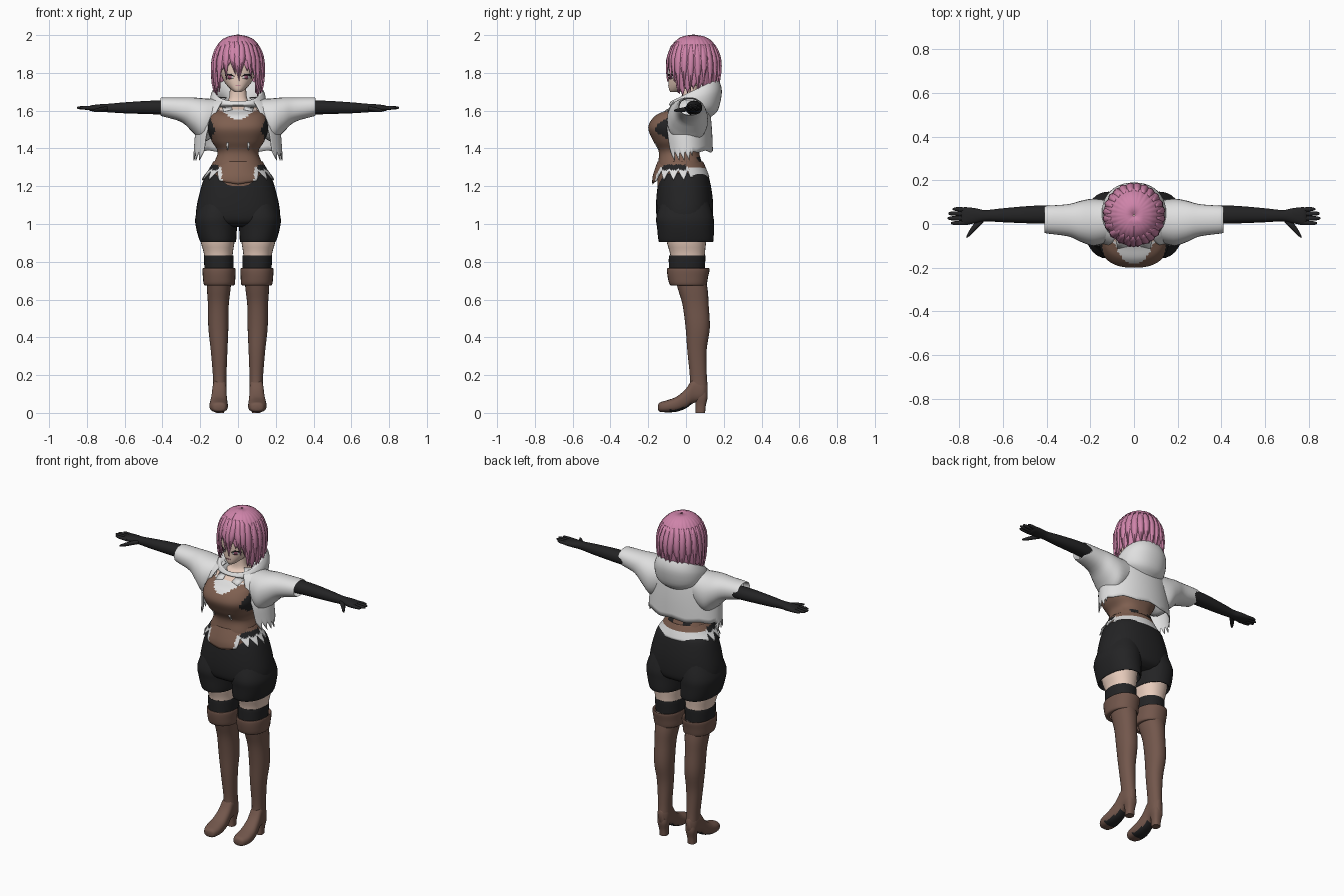
import bpy, bmesh, math, random
from mathutils import Vector
from mathutils.bvhtree import BVHTree

random.seed(4)
if "Cube" in bpy.data.objects:
    bpy.data.objects.remove(bpy.data.objects["Cube"])


def material(name, r, g, b):
    m = bpy.data.materials.new(name)
    m.use_nodes = True
    m.diffuse_color = (r, g, b, 1)
    bsdf = m.node_tree.nodes["Principled BSDF"]
    bsdf.inputs["Base Color"].default_value = (r, g, b, 1)
    bsdf.inputs["Roughness"].default_value = 0.8
    return m


PINK = material("pink hair", 0.62, 0.23, 0.40)
SKIN = material("skin", 0.80, 0.60, 0.50)
WHITE = material("white cloth", 0.74, 0.74, 0.74)
BROWN = material("corset leather", 0.21, 0.115, 0.08)
BOOT = material("boot leather", 0.17, 0.095, 0.072)
BLACK = material("black cloth", 0.017, 0.017, 0.018)
ROSE = material("iris rose", 0.35, 0.10, 0.18)


def finish(name, bm, mats, rule=None, mirror=False, thick=0):
    """Turn a bmesh into a shaded object, colouring faces by a rule."""
    bmesh.ops.remove_doubles(bm, verts=bm.verts, dist=0.0002)
    bmesh.ops.recalc_face_normals(bm, faces=bm.faces)
    if rule:
        for f in bm.faces:
            f.material_index = rule(f.calc_center_median(), f.normal)
    me = bpy.data.meshes.new(name)
    bm.to_mesh(me)
    bm.free()
    for m in mats:
        me.materials.append(m)
    ob = bpy.data.objects.new(name, me)
    bpy.context.collection.objects.link(ob)
    if thick:
        mod = ob.modifiers.new("thickness", "SOLIDIFY")
        mod.thickness, mod.offset = thick, 0
    if mirror:
        ob.modifiers.new("mirror", "MIRROR").use_clip = False
    bpy.ops.object.select_all(action="DESELECT")
    ob.select_set(True)
    bpy.context.view_layer.objects.active = ob
    bpy.ops.object.shade_smooth_by_angle(angle=math.radians(50))
    return ob


def refine(rings, k):
    """Smooth interpolation between rings."""
    out = []
    n = len(rings)
    for i in range(n - 1):
        a, b, c, d = (rings[max(0, min(n - 1, j))] for j in range(i - 1, i + 3))
        for s in range(k):
            t = s / k
            out.append([q + 0.5 * t * (r - p + t * (2*p - 5*q + 4*r - s2 + t * (3*(q - r) + s2 - p)))
                        for p, q, r, s2 in zip(a, b, c, d)])
    return out + [list(rings[-1])]


def loft(name, rings, mats, axis="z", sides=28, k=4, e=2.2, cap=True, **kw):
    """Rings are (position, centre, radius, centre, radius[, tilt]) along an axis."""
    bm = bmesh.new()
    loops = []
    for p, c1, r1, c2, r2, *tilt in refine(rings, k):
        loop = []
        for i in range(sides):
            t = math.tau * i / sides
            co, si = math.cos(t), math.sin(t)
            a = math.copysign(abs(co) ** (2 / e), co)
            b = math.copysign(abs(si) ** (2 / e), si)
            u, v, w = c1 + r1 * a, c2 + r2 * b, p + (tilt[0] * b if tilt else 0)
            loop.append(bm.verts.new({"x": (w, u, v), "y": (u, w, v), "z": (u, v, w)}[axis]))
        loops.append(loop)
    for la, lb in zip(loops, loops[1:]):
        for i in range(sides):
            j = (i + 1) % sides
            bm.faces.new((la[i], la[j], lb[j], lb[i]))
    if cap:
        bm.faces.new(loops[0])
        bm.faces.new(loops[-1])
    return finish(name, bm, mats, **kw)


def sample(rings, z):
    for a, b in zip(rings, rings[1:]):
        if z >= b[0]:
            f = max(0, min(1, (a[0] - z) / (a[0] - b[0])))
            return [p + (q - p) * f for p, q in zip(a, b)]
    return rings[-1]


def tri(u, count):
    return abs(2 * ((u * count) % 1) - 1)


def shell(name, rings, bottom, mats, cols, rows, groove=lambda u: 1, **kw):
    """Hanging cloth or hair: rings are (z, rx, cy, ry, front opening half-width)."""
    rings = refine(rings, 4)
    bm = bmesh.new()
    top = rings[0][0]
    grid = []
    for i in range(cols + 1):
        u = i / cols
        line = []
        for j in range(rows + 1):
            z = top + (bottom(u) - top) * (j / rows) ** 1.3
            _, rx, cy, ry, gap = sample(rings, z)
            a = math.asin(min(0.98, gap / rx))
            t = a + (math.tau - 2 * a) * u
            g = groove(u)
            line.append(bm.verts.new((rx * g * math.sin(t), cy - ry * g * math.cos(t), z)))
        grid.append(line)
    for la, lb in zip(grid, grid[1:]):
        for j in range(rows):
            bm.faces.new((la[j], la[j + 1], lb[j + 1], lb[j]))
    return finish(name, bm, mats, thick=0.005, **kw)


# Torso, corset and neck in one body
def torso_rule(c, n):
    x = abs(c.x)
    if c.y < -0.01 and 1.41 < c.z < 1.575 and x > 0.122 + 0.4 * abs(c.z - 1.5):
        return 2
    if c.y > 0 and 0.03 < x < 0.08 and 1.32 < c.z < 1.36:
        return 2
    if c.z > 1.605:
        return 3
    return 1 if c.y < 0 and c.z > 1.555 + 0.7 * max(0, x - 0.025) else 0


torso = loft("torso", [
    (1.20, 0, .14, -.025, .125), (1.30, 0, .135, -.03, .12), (1.38, 0, .108, -.037, .107),
    (1.44, 0, .14, -.047, .127), (1.51, 0, .162, -.055, .145), (1.57, 0, .15, -.035, .132),
    (1.60, 0, .13, -.005, .105), (1.63, 0, .09, .017, .072), (1.66, 0, .05, .02, .045),
    (1.75, 0, .042, .02, .042)], [BROWN, WHITE, BLACK, SKIN], sides=64, k=6, e=2.5, rule=torso_rule)

# Ragged shirt hem with the corset point in front
def hem_bottom(u):
    a = min(u, 1 - u)
    if a < 0.08:
        return 1.21 + a * 0.2
    return 1.232 + 0.05 * tri(u, 17) if a < 0.3 else 1.248


def hem_rule(c, n):
    if c.y < 0 and 0.1 < abs(c.x) < 0.16 and 1.285 < c.z < 1.312:
        return 2
    return 1 if c.z > 1.298 or (c.y < 0 and abs(c.x) < 0.085) else 0


shell("shirt_hem", [(1.33, .128, -.03, .118, 0), (1.28, .158, -.028, .138, 0),
                    (1.24, .188, -.026, .15, 0), (1.19, .2, -.02, .155, 0)],
      hem_bottom, [WHITE, BROWN, BLACK], 102, 10, rule=hem_rule)

# Cropped jacket, sleeves and lowered hood
def jacket_bottom(u):
    a = min(u, 1 - u)
    return 1.335 + 0.05 * tri(u, 22) if a < 0.2 else 1.378 + 0.012 * tri(u, 6)


shell("jacket", [(1.67, .10, .03, .07, .06), (1.645, .165, .018, .097, .085),
                 (1.60, .20, .007, .118, .11), (1.50, .222, -.003, .138, .16),
                 (1.38, .232, .004, .136, .18), (1.32, .235, .005, .136, .20)],
      jacket_bottom, [WHITE], 88, 14)
loft("sleeves", [(.10, .015, .09, 1.575, .085), (.18, .008, .108, 1.55, .115),
                 (.24, .012, .095, 1.578, .092), (.30, .017, .074, 1.605, .065),
                 (.40, .02, .063, 1.62, .05), (.403, .02, .057, 1.62, .044), (.37, .02, .054, 1.62, .042)],
     [WHITE], "x", cap=False, mirror=True)
loft("hood", [(1.63, 0, .065, .03, .065, .01), (1.67, 0, .085, .035, .085, .04),
              (1.706, 0, .122, .04, .115, .056), (1.70, 0, .135, .045, .13, .058),
              (1.665, 0, .147, .05, .14, .034), (1.615, 0, .14, .045, .125, -.01),
              (1.59, 0, .10, .04, .09, -.025)], [WHITE], sides=40, cap=False)

# Gloved arms and hands
loft("arms", [(.30, .042, .042, 1.612, .038), (.45, .043, .041, 1.617, .036), (.60, .04, .032, 1.615, .029),
              (.68, .038, .026, 1.614, .023), (.73, .038, .035, 1.614, .02), (.775, .036, .041, 1.613, .016),
              (.79, .036, .036, 1.613, .01)], [BLACK], "x", mirror=True)
for finger, y, tip in (("index", .004, .838), ("middle", .026, .853), ("ring", .048, .85), ("little", .068, .83)):
    loft(finger + "_fingers", [(.76, y * .9 + .003, .011, 1.613, .011), (tip - .02, y, .0095, 1.615, .009),
                               (tip, y, .004, 1.616, .004)], [BLACK], "x", 10, 3, mirror=True)
loft("thumbs", [(.69, .025, .018, 1.612, .012), (.725, -.008, .019, 1.606, .012),
                (.75, -.038, .015, 1.602, .01), (.766, -.058, .006, 1.60, .005)],
     [BLACK], "x", 12, 3, mirror=True)

# Shorts
loft("shorts_hips", [(1.27, 0, .15, -.01, .115), (1.245, 0, .178, -.01, .132), (1.15, 0, .207, -.008, .148),
                     (1.06, 0, .222, -.007, .151), (1.01, 0, .205, -.005, .14), (.985, 0, .12, 0, .10)],
     [BLACK], sides=40, e=2.3)
loft("shorts_legs", [(1.14, .1, .09, -.005, .12), (1.04, .115, .11, -.006, .151), (.98, .114, .108, -.003, .15),
                     (.91, .106, .096, 0, .145), (.912, .106, .088, 0, .132), (.95, .106, .086, 0, .12)],
     [BLACK], mirror=True)

# Thighs with garter bands
loft("thighs", [(1.0, .11, .092, .002, .112), (.91, .108, .09, .002, .105), (.84, .104, .076, .008, .092),
                (.74, .1, .07, .01, .085)], [SKIN], mirror=True)
loft("garter_bands", [(.83, .102, .074, .006, .092), (.829, .102, .079, .006, .097),
                      (.755, .1, .077, .004, .095)], [BLACK], mirror=True)

# Boots with folded cuffs, heels and dark arches
loft("boot_cuffs", [(.745, .1, .07, .01, .085), (.765, .1, .082, .012, .107), (.758, .1, .088, .012, .113),
                    (.72, .1, .086, .01, .107), (.678, .099, .081, .012, .097), (.675, .099, .062, .02, .08)],
     [BOOT], cap=False, mirror=True)
loft("boot_shafts", [(.72, .1, .066, .02, .082), (.65, .102, .062, .037, .078), (.57, .104, .055, .051, .069),
                     (.45, .104, .053, .062, .064), (.33, .1, .044, .058, .051), (.2, .097, .036, .065, .045),
                     (.13, .096, .035, .068, .047), (.09, .096, .028, .07, .04)], [BOOT], mirror=True)
loft("boot_feet", [(-.147, .1, .018, .03, .014), (-.137, .1, .036, .031, .025), (-.10, .102, .048, .035, .032),
                   (-.05, .102, .047, .046, .04), (0, .1, .041, .076, .052), (.04, .098, .037, .118, .066),
                   (.09, .096, .034, .122, .06), (.115, .096, .014, .122, .035)], [BOOT, BLACK], "y", e=2.5,
     rule=lambda c, n: int(n.z < -0.6 and -0.09 < c.y < 0.03), mirror=True)
loft("boot_heels", [(0, .096, .023, .076, .025), (.04, .096, .025, .078, .027), (.08, .096, .032, .08, .034),
                    (.11, .096, .033, .075, .038)], [BOOT], e=2.6, mirror=True)

# Head
head = loft("head", [(1.698, 0, .015, -.06, .022), (1.712, 0, .036, -.04, .05), (1.74, 0, .064, -.01, .083),
                     (1.78, 0, .086, .01, .103), (1.83, 0, .097, .02, .113), (1.90, 0, .098, .03, .113),
                     (1.95, 0, .07, .035, .08), (1.965, 0, .03, .035, .035)], [SKIN], sides=40)


def plate(name, target, pts, mat, lift=0.002, mirror=True):
    """Thin painted detail laid on the front of a part."""
    tree = BVHTree.FromPolygons([v.co for v in target.data.vertices],
                                [p.vertices[:] for p in target.data.polygons])
    bm = bmesh.new()
    hits = [tree.ray_cast(Vector((x, -1, z)), Vector((0, 1, 0)))[0] for x, z in pts]
    bm.faces.new([bm.verts.new(h + Vector((0, -lift, 0))) for h in hits])
    finish(name, bm, [mat], mirror=mirror, thick=0.002)


plate("eye_whites", head, [(.022, 1.772), (.045, 1.766), (.066, 1.775), (.062, 1.788), (.03, 1.788)], WHITE)
plate("irises", head, [(.036, 1.769), (.052, 1.769), (.054, 1.788), (.034, 1.788)], ROSE, 0.004)
plate("upper_lashes", head, [(.018, 1.781), (.04, 1.787), (.07, 1.783), (.066, 1.793), (.04, 1.795)], BLACK, 0.006)
plate("mouth", head, [(-.014, 1.733), (.014, 1.733), (.012, 1.736), (-.012, 1.736)], ROSE, 0.002, False)
plate("corset_slits", torso, [(.052, 1.392), (.058, 1.392), (.062, 1.43), (.05, 1.43)], WHITE, 0.003)
plate("shirt_collar", torso, [(.03, 1.605), (.075, 1.595), (.085, 1.618), (.035, 1.625)], WHITE, 0.004)

# Bobbed hair cap with a ragged edge
HAIR = [(2.0, .004, .04, .004, 0), (1.995, .035, .04, .04, 0), (1.98, .075, .04, .08, 0),
        (1.94, .112, .041, .116, 0), (1.88, .133, .042, .138, 0), (1.82, .137, .042, .141, 0),
        (1.75, .133, .04, .132, 0), (1.68, .118, .036, .115, 0), (1.63, .10, .034, .10, 0)]
drops = [random.uniform(-0.02, 0.02) for _ in range(27)]


def hair_bottom(u):
    a = min(u, 1 - u)
    base = 1.825 if a < 0.09 else 1.825 - 0.13 * min(1, (a - 0.09) / 0.05)
    return base + 0.04 * tri(u, 26) + drops[int(u * 26)]


shell("hair_cap", HAIR, hair_bottom, [PINK], 156, 16, groove=lambda u: 1 - 0.025 * tri(u, 26))

# Loose pointed locks over the cap
bm = bmesh.new()


def lock(deg, z0, z1, width, drift):
    rows = []
    for i in range(10):
        s = i / 9
        _, rx, cy, ry, _ = sample(HAIR, z0 + (z1 - z0) * s)
        half = width * (0.35 + 0.65 * math.sin(math.pi * min(1, s + 0.15))) * (1 - s ** 3)
        row = []
        for side, lift in ((-1, 1.0), (0, 1.045), (1, 1.0)):
            t = math.radians(deg + drift * s * s + side * half)
            row.append(bm.verts.new((rx * lift * math.sin(t), cy - ry * lift * math.cos(t), z0 + (z1 - z0) * s)))
        rows.append(row)
    for a, b in zip(rows, rows[1:]):
        for j in range(2):
            bm.faces.new((a[j], a[j + 1], b[j + 1], b[j]))


for deg, tip, drift in ((-46, 1.70, -6), (-30, 1.765, 4), (-15, 1.79, 10), (-3, 1.755, 6),
                        (10, 1.785, -5), (24, 1.77, 8), (36, 1.755, 6), (50, 1.69, 4)):
    lock(deg, 1.965, tip, 10, drift)
for i in range(16):
    lock(68 + i * 15, 1.95, random.uniform(1.67, 1.74), 9, random.uniform(-6, 6))
finish("hair_locks", bm, [PINK], thick=0.004)
